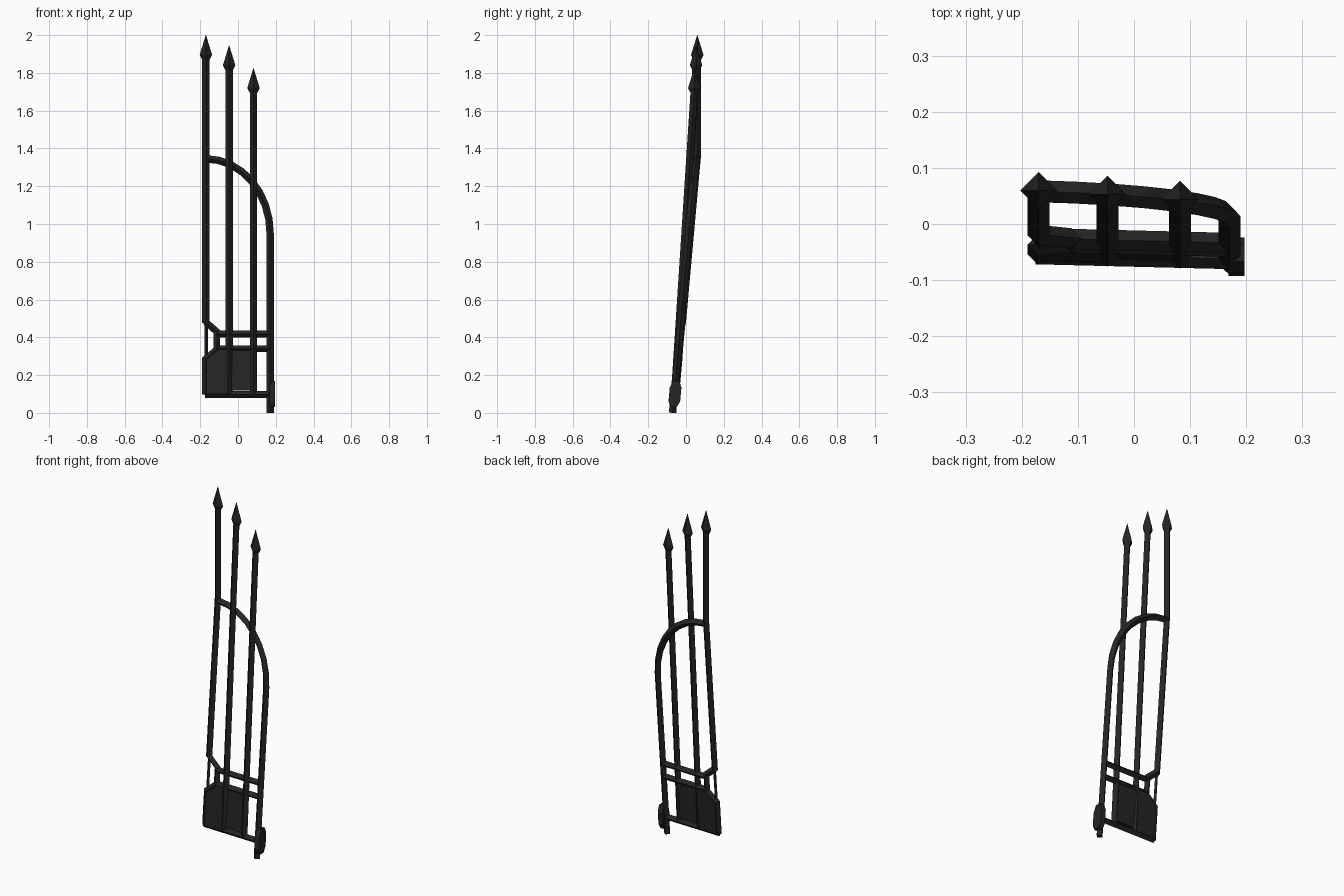
import bpy, bmesh, math
from mathutils import Vector

if "Cube" in bpy.data.objects:
    bpy.data.objects.remove(bpy.data.objects["Cube"])

iron = bpy.data.materials.new("black iron")
iron.diffuse_color = (0.018, 0.018, 0.018, 1)
iron.use_nodes = True
iron.node_tree.nodes["Principled BSDF"].inputs["Base Color"].default_value = iron.diffuse_color
R = 0.0195


def lean(x, z):
    """Depth of the leaning gate plane at (x, z)."""
    return -0.067 + 0.09 * z - 0.025 * x


def on_gate(x, z):
    return Vector((x, lean(x, z), z))


def finish(name, bm):
    bmesh.ops.recalc_face_normals(bm, faces=bm.faces)
    me = bpy.data.meshes.new(name)
    bm.to_mesh(me)
    bm.free()
    me.materials.append(iron)
    bpy.context.collection.objects.link(bpy.data.objects.new(name, me))


def bar(name, path, radii=R):
    """Diamond-section rod swept along a path, with one radius or one per point."""
    bm = bmesh.new()
    pts = [Vector(p) for p in path]
    rad = radii if isinstance(radii, list) else [radii] * len(pts)
    rings = []
    for i, p in enumerate(pts):
        a = (p - pts[i - 1]).normalized() if i else None
        b = (pts[i + 1] - p).normalized() if i < len(pts) - 1 else None
        a, b = a or b, b or a
        t = (a + b).normalized()
        side = t.cross(Vector((0, 1, 0))).normalized()
        depth = side.cross(t).normalized()
        miter = 1 / max(0.5, t.dot(a))
        offs = (side * miter, depth, -side * miter, -depth)
        rings.append([bm.verts.new(p + o * rad[i]) for o in offs])
    for r0, r1 in zip(rings, rings[1:]):
        for k in range(4):
            bm.faces.new((r0[k], r0[(k + 1) % 4], r1[(k + 1) % 4], r1[k]))
    bm.faces.new(rings[0])
    bm.faces.new(rings[-1])
    finish(name, bm)


def panel(name, outline, thick):
    """Flat plate lying in the leaning gate plane."""
    bm = bmesh.new()
    f = bm.faces.new([bm.verts.new(on_gate(x, z) + Vector((0, -thick / 2, 0))) for x, z in outline])
    ext = bmesh.ops.extrude_face_region(bm, geom=[f])
    bmesh.ops.translate(bm, vec=(0, thick, 0),
                        verts=[v for v in ext["geom"] if isinstance(v, bmesh.types.BMVert)])
    finish(name, bm)


def spear(name, x, y, tip):
    bar(name, [(x, y, tip - 0.13), (x, y, tip - 0.105), (x, y, tip)], [0.02, 0.033, 0.0008])


# right post and the arch springing from it
arch = [on_gate(0.17, 0)]
for i in range(9):
    a = math.pi / 2 * i / 8
    arch.append(on_gate(-0.17 + 0.34 * math.cos(a), 0.95 + 0.395 * math.sin(a)))
bar("post_and_arch", arch)

# left upright, which bends vertical above the arch
top = on_gate(-0.17, 1.36)
bar("left_upright", [on_gate(-0.17, 0.475), top, (-0.17, top.y, 1.88)])
spear("left_spearhead", -0.17, top.y, 2.0)

# straight inner pickets
for name, x, y, tip in (("middle", -0.047, 0.053, 1.945), ("right", 0.082, 0.044, 1.825)):
    bar(name + "_picket", [on_gate(x, 0.1), (x, y, tip - 0.115)])
    spear(name + "_spearhead", x, y, tip)

# horizontal rails
for name, x0, z in (("bottom_rail", -0.175, 0.098), ("lower_rail", -0.11, 0.34), ("upper_rail", -0.11, 0.417)):
    bar(name, [on_gate(x0, z), on_gate(0.17, z)], 0.018)

# notch around the latch on the left edge
bar("latch_notch", [on_gate(x, z) for x, z in
                    ((-0.17, 0.48), (-0.112, 0.43), (-0.112, 0.335), (-0.172, 0.285), (-0.172, 0.098))], 0.018)
bar("latch_rod", [on_gate(-0.168, 0.27), on_gate(-0.168, 0.49)], 0.009)

# kick panels
panel("left_panel", [(-0.177, 0.095), (-0.047, 0.095), (-0.047, 0.34), (-0.11, 0.34), (-0.177, 0.28)], 0.026)
panel("right_panel", [(-0.047, 0.118), (0.075, 0.118), (0.075, 0.34), (-0.047, 0.34)], 0.016)

# hinge plate on the outer side of the post
bm = bmesh.new()
prof = [(-0.015, 0.03), (0.015, 0.03), (0.031, 0.06), (0.031, 0.135), (0.015, 0.17),
        (-0.015, 0.17), (-0.031, 0.135), (-0.031, 0.06)]
f = bm.faces.new([bm.verts.new((0.168, lean(0.17, z) + y + 0.004, z)) for y, z in prof])
ext = bmesh.ops.extrude_face_region(bm, geom=[f])
bmesh.ops.translate(bm, vec=(0.029, 0, 0),
                    verts=[v for v in ext["geom"] if isinstance(v, bmesh.types.BMVert)])
finish("hinge_plate", bm)
